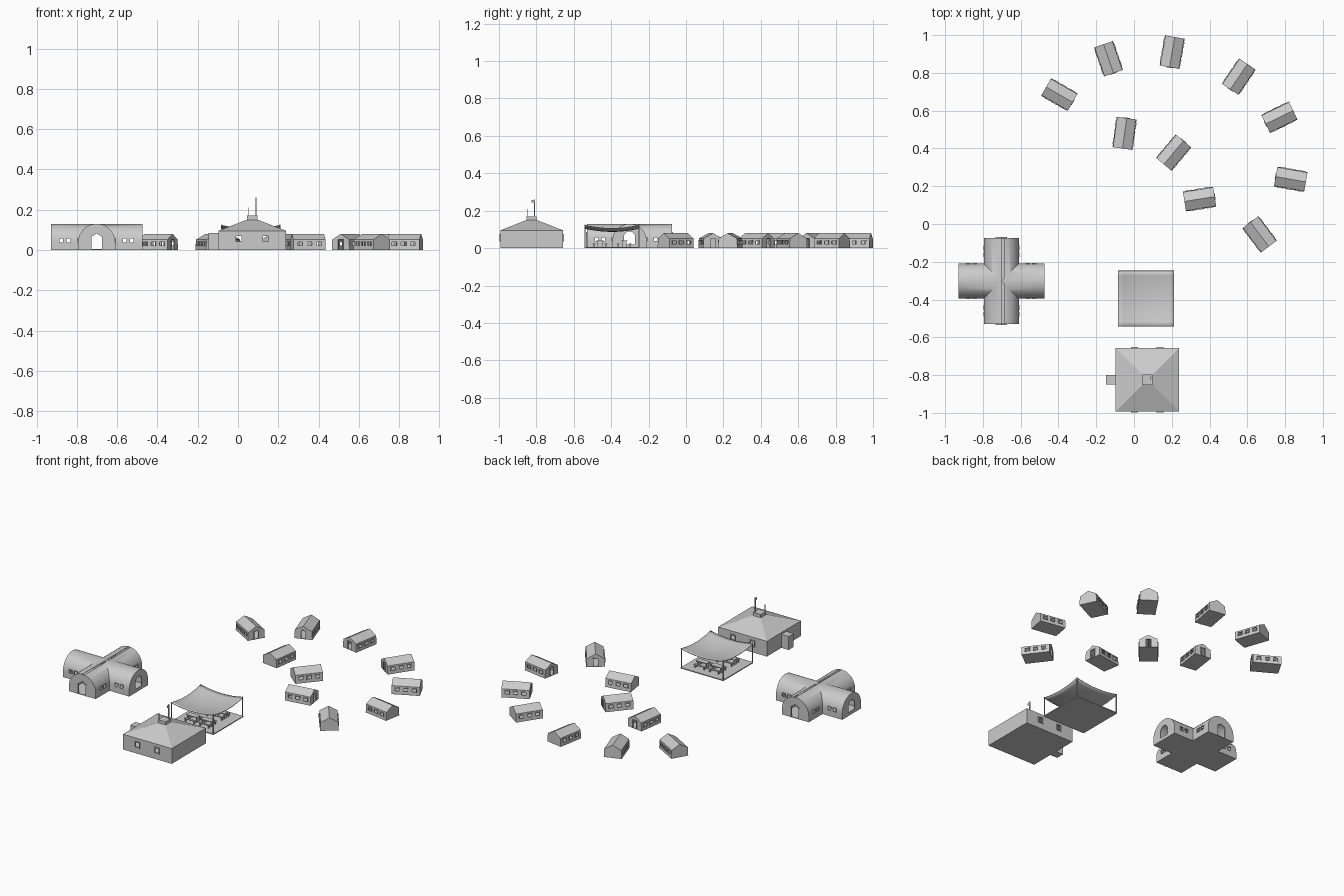
import bpy, bmesh, math
from mathutils import Matrix, Vector

if "Cube" in bpy.data.objects:
    bpy.data.objects.remove(bpy.data.objects["Cube"])


def finish(name, bm):
    bmesh.ops.recalc_face_normals(bm, faces=bm.faces)
    me = bpy.data.meshes.new(name)
    bm.to_mesh(me)
    bm.free()
    ob = bpy.data.objects.new(name, me)
    bpy.context.collection.objects.link(ob)
    return ob


def boxes(name, items):
    """One mesh made of boxes: (centre, size)."""
    bm = bmesh.new()
    for c, s in items:
        m = Matrix.Translation(c) @ Matrix.Diagonal((*s, 1))
        bmesh.ops.create_cube(bm, size=1, matrix=m)
    return finish(name, bm)


def prism(name, profile, a0, a1, axis='X'):
    """Extrude a (side, height) profile along x or y."""
    bm = bmesh.new()
    put = (lambda a, s, z: (a, s, z)) if axis == 'X' else (lambda a, s, z: (s, a, z))
    e0, e1 = [[bm.verts.new(put(a, s, z)) for s, z in profile] for a in (a0, a1)]
    bm.faces.new(e0)
    bm.faces.new(e1)
    n = len(profile)
    for i in range(n):
        j = (i + 1) % n
        bm.faces.new((e0[i], e0[j], e1[j], e1[i]))
    return finish(name, bm)


def boolean(ob, cutter, op='DIFFERENCE'):
    m = ob.modifiers.new('cut', 'BOOLEAN')
    m.operation, m.solver, m.object = op, 'EXACT', cutter
    bpy.context.view_layer.objects.active = ob
    bpy.ops.object.modifier_apply(modifier=m.name)
    bpy.data.objects.remove(cutter)


def frame(c, w, h, axis, t=0.004, d=0.006, sill=True):
    """Four bars round an opening; axis is the wall normal."""
    bars = [(-w / 2, 0, t, h + t), (w / 2, 0, t, h + t), (0, h / 2, w + t, t)]
    if sill:
        bars.append((0, -h / 2, w + t, t))
    out = []
    for a, z, sa, sz in bars:
        off, size = ((a, 0, z), (sa, d, sz)) if axis == 'Y' else ((0, a, z), (d, sa, sz))
        out.append((Vector(c) + Vector(off), size))
    return out


def smooth(ob, deg=35):
    bpy.ops.object.select_all(action='DESELECT')
    ob.select_set(True)
    bpy.context.view_layer.objects.active = ob
    bpy.ops.object.shade_smooth_by_angle(angle=math.radians(deg))


# Tent: hollow shell with three windows a side and one door (local +x end)
def gable(w, eave, top, z0=0.0):
    return [(-w, z0), (w, z0), (w - 0.003, eave), (0, top), (-w + 0.003, eave)]


L = 0.081
tent = prism('tent', gable(0.053, 0.052, 0.08), -L, L)
boolean(tent, prism('inner', gable(0.050, 0.050, 0.077, 0.003), -L + 0.003, L - 0.003))
wins = (-0.048, 0, 0.048)
boolean(tent, boxes('cut', [((x, 0, 0.031), (0.027, 0.2, 0.02)) for x in wins]
                    + [((L, 0, 0.028), (0.02, 0.03, 0.05))]))
bars = frame((L, 0, 0.028), 0.03, 0.05, 'X', sill=False)
for x in wins:
    for s in (-1, 1):
        bars += frame((x, s * 0.0525, 0.031), 0.027, 0.02, 'Y')
tent_frames = boxes('tent_frames', bars)

# Two arcs of tents, doors facing the street between them
spots = [(-0.395, 0.685, -30), (-0.135, 0.875, -71), (0.202, 0.91, 260), (0.555, 0.78, 236),
         (0.77, 0.565, 206), (0.83, 0.237, 170), (0.665, -0.055, 127),
         (-0.05, 0.48, 82), (0.21, 0.378, 50), (0.347, 0.132, 9)]
for i, (x, y, a) in enumerate(spots):
    for part in (tent, tent_frames):
        ob = part if i == 0 else part.copy()
        if i:
            bpy.context.collection.objects.link(ob)
        ob.location = (x, y, 0)
        ob.rotation_euler.z = math.radians(a)


# Cross-shaped vaulted hall
def arch(r, spring, z0, n=20):
    return [(r, z0)] + [(r * math.cos(math.pi * i / n), spring + r * math.sin(math.pi * i / n))
                        for i in range(n + 1)] + [(-r, z0)]


H = 0.228
hall = prism('cross_hall', arch(0.0925, 0.0375, 0), -H, H, 'X')
boolean(hall, prism('b', arch(0.0925, 0.0375, 0), -H, H, 'Y'), 'UNION')
core = prism('c', arch(0.0885, 0.0375, 0.004), -H + 0.004, H - 0.004, 'X')
boolean(core, prism('d', arch(0.0885, 0.0375, 0.004), -H + 0.004, H - 0.004, 'Y'), 'UNION')
boolean(hall, core)
door = [(-0.027, 0.004), (0.027, 0.004), (0.027, 0.065), (0, 0.082), (-0.027, 0.065)]
boolean(hall, prism('door_cut', door, -0.3, 0.3, 'Y'))
boolean(hall, prism('arch_cut', arch(0.03, 0.06, 0.02, 12), -0.3, 0.3, 'X'))
cuts, bars = [], []
for a in (-0.175, -0.14, 0.14, 0.175):
    cuts += [((a, 0, 0.047), (0.021, 0.3, 0.021))]
    for s in (-1, 1):
        bars += frame((a, s * 0.0925, 0.047), 0.021, 0.021, 'Y', 0.003)
        bars += frame((s * 0.0925, a, 0.047), 0.021, 0.021, 'X', 0.003)
boolean(hall, boxes('w1', cuts))
boolean(hall, boxes('w2', [((0, c[0], c[2]), (0.3, 0.021, 0.021)) for c, _ in cuts]))
for s in (-1, 1):
    for k in (-1, 1):
        bars.append(((k * 0.028, s * H, 0.033), (0.004, 0.008, 0.066)))
hall_frames = boxes('hall_frames', bars)
lintel = [(-0.03, 0.065), (0, 0.082), (0.03, 0.065), (0.03, 0.07), (0, 0.087), (-0.03, 0.07)]
for ob in (hall, hall_frames, *[prism('door_lintel', lintel, s * H - 0.004, s * H + 0.004, 'Y')
                                for s in (-1, 1)]):
    ob.location = (-0.702, -0.302, 0)
smooth(hall)

# Main building: hollow walls, hip roof, cupola, vestibule
cx, cy, W, wall = 0.071, -0.825, 0.168, 0.095
main = boxes('main_walls', [((0, 0, wall / 2), (2 * W, 2 * W, wall))])
boolean(main, boxes('i', [((0, 0, 0.055), (2 * W - 0.01, 2 * W - 0.01, 0.1))]))
mw = (-0.068, 0.066)
boolean(main, boxes('w', [((x, 0, 0.056), (0.032, 0.5, 0.034)) for x in mw]))
bars = []
for x in mw:
    for s in (-1, 1):
        bars += frame((x, s * W, 0.056), 0.032, 0.034, 'Y', 0.005, 0.01)
bm = bmesh.new()
bmesh.ops.create_cone(bm, cap_ends=True, segments=4, radius1=W * 2 ** 0.5, radius2=0.028 * 2 ** 0.5,
                      depth=0.055, matrix=Matrix.Translation((0, 0, wall + 0.0275))
                      @ Matrix.Rotation(math.pi / 4, 4, 'Z'))
parts = [main, boxes('main_window_frames', bars), finish('hip_roof', bm),
         boxes('cupola', [((0, 0, 0.157), (0.054, 0.054, 0.026))]),
         boxes('vestibule', [((-W - 0.025, 0, 0.042), (0.05, 0.05, 0.084))]),
         boxes('flagpole', [((0.018, 0.016, 0.21), (0.005, 0.005, 0.1))]),
         boxes('flag', [((0.018, 0.007, 0.25), (0.002, 0.018, 0.014))]),
         boxes('antenna', [((-0.02, -0.024, 0.188), (0.004, 0.004, 0.045))])]
for ob in parts:
    ob.location = (cx, cy, 0)

# Dining canopy: sagging cloth on four posts over a slab
px, py, P = 0.0635, -0.395, 0.147
bm = bmesh.new()
bmesh.ops.create_grid(bm, x_segments=12, y_segments=12, size=P)
for v in bm.verts:
    v.co.z = 0.09 + 0.0175 * ((v.co.x / P) ** 2 + (v.co.y / P) ** 2)
canopy = finish('canopy_cloth', bm)
m = canopy.modifiers.new('thick', 'SOLIDIFY')
m.thickness = 0.003
smooth(canopy)
posts = boxes('canopy_posts', [((a * (P - 0.003), b * (P - 0.003), 0.063), (0.005, 0.005, 0.126))
                               for a in (-1, 1) for b in (-1, 1)])
slab = boxes('canopy_slab', [((0, 0, 0.003), (2 * P, 2 * P, 0.006))])

# Tables with benches
items = []
for a in (-0.05, 0.05):
    for b in (-0.065, 0.065):
        items.append(((a, b, 0.039), (0.075, 0.036, 0.004)))
        for k in (-1, 1):
            items.append(((a + k * 0.03, b, 0.021), (0.005, 0.026, 0.032)))
            items.append(((a, b + k * 0.032, 0.024), (0.075, 0.014, 0.004)))
            for j in (-1, 1):
                items.append(((a + k * 0.03, b + j * 0.032, 0.014), (0.005, 0.01, 0.018)))
tables = boxes('tables_and_benches', items)
for ob in (canopy, posts, slab, tables):
    ob.location = (px, py, 0)
